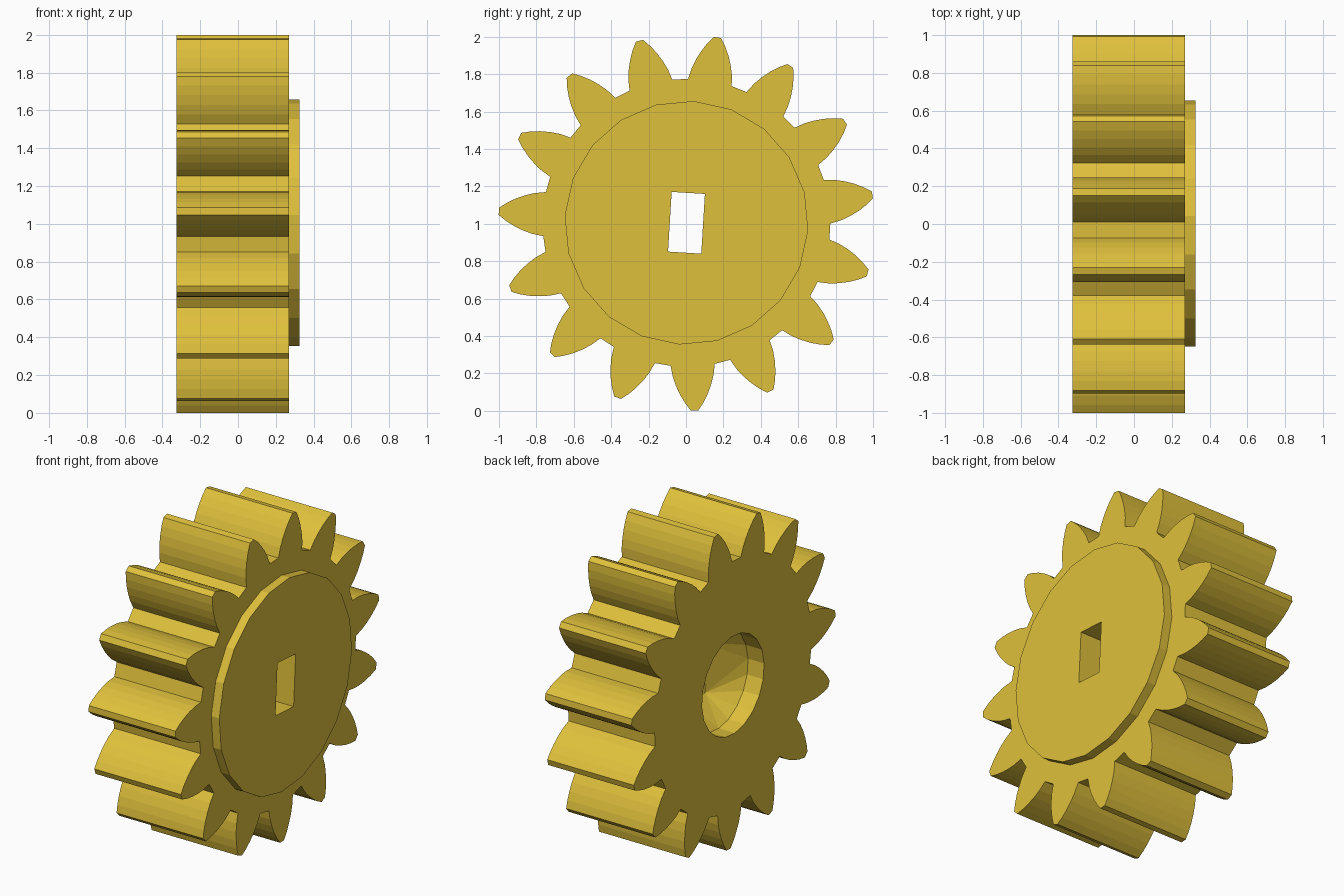
import bpy, bmesh
from math import sin, cos, radians, tau

cube = bpy.data.objects.get("Cube")
if cube:
    bpy.data.objects.remove(cube)

CENTRE_Y, CENTRE_Z = 0.0025, 1.0055
TWIST = radians(-3.5)          # whole gear is turned slightly on its axle
TEETH, SIDES = 15, 20
BACK, FACE, FRONT = -0.325, 0.27, 0.325

# Half of one tooth: (radius along the tooth, half width)
FLANK = [(0.76, 0.118), (0.82, 0.109), (0.87, 0.094),
         (0.92, 0.073), (0.965, 0.048), (1.005, 0.019)]


def turned(u, v, angle):
    return (u * cos(angle) - v * sin(angle), u * sin(angle) + v * cos(angle))


def circle(radius):
    return [turned(radius, 0, tau * i / SIDES) for i in range(SIDES)]


def gear_outline():
    tooth = [(r, -w) for r, w in FLANK] + [(r, w) for r, w in reversed(FLANK)]
    return [turned(r, w, tau * (i + 0.5) / TEETH) for i in range(TEETH) for r, w in tooth]


bm = bmesh.new()


def ring(outline, x):
    """Place an outline across the axle at x as a closed loop of vertices."""
    verts = []
    for u, v in outline:
        y, z = turned(u, v, TWIST)
        verts.append(bm.verts.new((x, y + CENTRE_Y, z + CENTRE_Z)))
    return verts


def wall(a, b):
    for i in range(len(a)):
        j = (i + 1) % len(a)
        bm.faces.new((a[i], a[j], b[j], b[i]))


def flat_ring(outer, inner):
    """Fill the flat area between two loops."""
    edges = []
    for loop in (outer, inner):
        for i in range(len(loop)):
            pair = (loop[i - 1], loop[i])
            edges.append(bm.edges.get(pair) or bm.edges.new(pair))
    bmesh.ops.triangle_fill(bm, edges=edges, use_beauty=True)


slot = [(0.089, 0.16), (-0.089, 0.16), (-0.089, -0.16), (0.089, -0.16)]

teeth_back = ring(gear_outline(), BACK)
teeth_front = ring(gear_outline(), FACE)
disc_back = ring(circle(0.652), FACE)
disc_front = ring(circle(0.652), FRONT)
slot_front = ring(slot, FRONT)
slot_back = ring(slot, BACK + 0.26)
bore_deep = ring(circle(0.305), BACK + 0.11)
bore_back = ring(circle(0.305), BACK)

# Toothed rim, raised disc, axle slot and round bore
wall(teeth_back, teeth_front)
wall(disc_back, disc_front)
wall(slot_front, slot_back)
wall(bore_deep, bore_back)

# Taper from the round bore to the slot, one fan for each slot corner
for i in range(SIDES):
    q = i * 4 // SIDES
    bm.faces.new((bore_deep[i], bore_deep[(i + 1) % SIDES], slot_back[q]))
    if i % (SIDES // 4) == 0:
        bm.faces.new((bore_deep[i], slot_back[q - 1], slot_back[q]))

# Flat faces
flat_ring(teeth_back, bore_back)
flat_ring(teeth_front, disc_back)
flat_ring(disc_front, slot_front)

bmesh.ops.recalc_face_normals(bm, faces=bm.faces[:])
mesh = bpy.data.meshes.new("gear_wheel")
bm.to_mesh(mesh)
bm.free()

# Golden yellow
colour = (0.74, 0.53, 0.045, 1.0)
gold = bpy.data.materials.new("golden_yellow")
gold.use_nodes = True
gold.diffuse_color = colour
gold.node_tree.nodes["Principled BSDF"].inputs["Base Color"].default_value = colour
mesh.materials.append(gold)

bpy.context.collection.objects.link(bpy.data.objects.new("gear_wheel", mesh))
